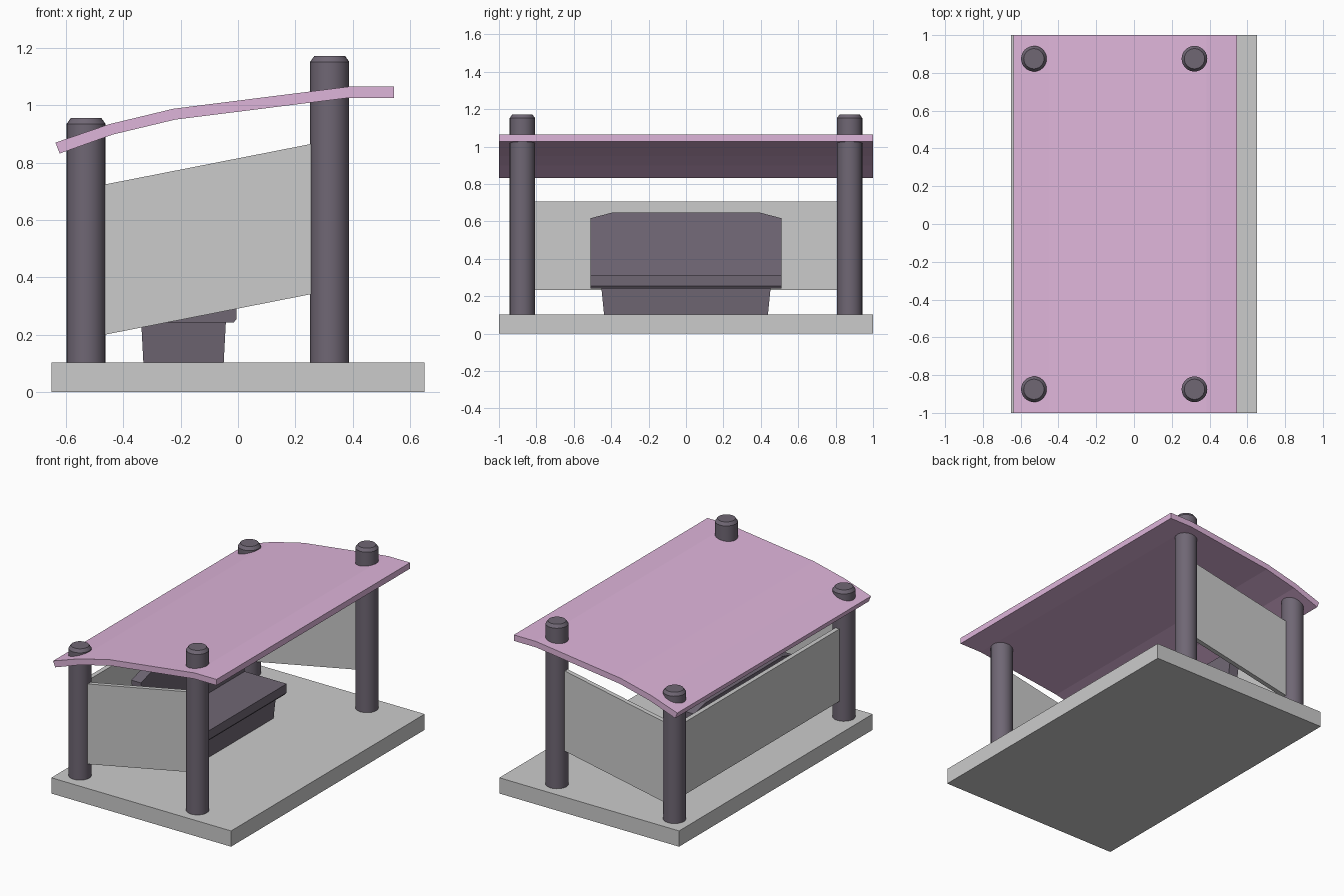
import bpy, bmesh
from mathutils import Vector

if "Cube" in bpy.data.objects:
    bpy.data.objects.remove(bpy.data.objects["Cube"])


def material(name, color):
    m = bpy.data.materials.new(name)
    m.diffuse_color = (*color, 1)
    m.use_nodes = True
    m.node_tree.nodes["Principled BSDF"].inputs["Base Color"].default_value = m.diffuse_color
    return m


DARK = material("dark_metal", (0.16, 0.135, 0.175))
PINK = material("pink_roof", (0.73, 0.46, 0.70))


def finish(name, bm, mat=None):
    bmesh.ops.recalc_face_normals(bm, faces=bm.faces)
    me = bpy.data.meshes.new(name)
    bm.to_mesh(me)
    bm.free()
    ob = bpy.data.objects.new(name, me)
    bpy.context.collection.objects.link(ob)
    if mat:
        me.materials.append(mat)
    return ob


def extrude(name, points, direction, mat=None):
    """Solid made by sweeping a closed polygon along a vector."""
    bm = bmesh.new()
    face = bm.faces.new([bm.verts.new(p) for p in points])
    new = bmesh.ops.extrude_face_region(bm, geom=[face])["geom"]
    bmesh.ops.translate(bm, vec=Vector(direction),
                        verts=[v for v in new if isinstance(v, bmesh.types.BMVert)])
    return finish(name, bm, mat)


def xz_solid(name, profile, y0, y1, mat=None):
    return extrude(name, [(x, y0, z) for x, z in profile], (0, y1 - y0, 0), mat)


def post(name, x, y, top):
    bm = bmesh.new()
    rings = []
    bmesh.ops.create_circle(bm, cap_ends=True, segments=24, radius=0.068)
    bmesh.ops.translate(bm, verts=bm.verts, vec=(x, y, 0.09))
    face = bm.faces[:][0]
    # shaft, then the narrowing chamfer at the top
    for z, s in ((top - 0.02, 1), (top, 0.79)):
        new = bmesh.ops.extrude_face_region(bm, geom=[face])["geom"]
        face = next(g for g in new if isinstance(g, bmesh.types.BMFace))
        for v in face.verts:
            v.co = Vector((x + (v.co.x - x) * s, y + (v.co.y - y) * s, z))
    ob = finish(name, bm, DARK)
    bpy.ops.object.select_all(action='DESELECT')
    ob.select_set(True)
    bpy.context.view_layer.objects.active = ob
    bpy.ops.object.shade_smooth_by_angle(angle=0.52)


# Base slab
xz_solid("base", [(-0.65, 0), (0.65, 0), (0.65, 0.103), (-0.65, 0.103)], -1, 1)

# Posts and side panels, mirrored across y
BACK_X, FRONT_X, POST_Y = -0.53, 0.32, 0.875
for side, s in (("left", -1), ("right", 1)):
    y = s * POST_Y
    post(side + "_back_post", BACK_X, y, 0.955)
    post(side + "_front_post", FRONT_X, y, 1.172)
    xz_solid(side + "_side_panel",
             [(BACK_X, 0.187), (FRONT_X, 0.354), (FRONT_X, 0.878), (BACK_X, 0.711)],
             y - 0.015, y + 0.015)

# Back panel
xz_solid("back_panel",
         [(BACK_X - 0.015, 0.232), (BACK_X + 0.015, 0.232),
          (BACK_X + 0.015, 0.705), (BACK_X - 0.015, 0.705)], -POST_Y, POST_Y)

# Bent roof sheet
under = [(-0.622, 0.832), (-0.437, 0.898), (-0.22, 0.95), (0.385, 1.026), (0.545, 1.026)]
over = [(-0.637, 0.87), (-0.45, 0.934), (-0.226, 0.988), (0.385, 1.065), (0.545, 1.065)]
xz_solid("roof", under + over[::-1], -1, 1, PINK)

# Bench pedestal, slightly wider at the top
bm = bmesh.new()
bmesh.ops.create_cube(bm, size=1)
for v in bm.verts:
    up = v.co.z > 0
    v.co = Vector((-0.19 + (1 if v.co.x > 0 else -1) * (0.148 if up else 0.14),
                   (1 if v.co.y > 0 else -1) * (0.453 if up else 0.438),
                   0.25 if up else 0.1))
finish("bench_pedestal", bm, DARK)

# Bench seat
xz_solid("bench_seat", [(-0.37, 0.242), (-0.015, 0.242), (-0.005, 0.255),
                        (-0.005, 0.313), (-0.37, 0.313)], -0.51, 0.51, DARK)

# Tilted backrest with clipped upper corners
outline = [(-0.51, 0.245), (0.51, 0.245), (0.51, 0.617), (0.395, 0.647),
           (-0.395, 0.647), (-0.51, 0.617)]
extrude("bench_backrest", [(-0.37 - 0.12 * (z - 0.245), y, z) for y, z in outline],
        (0.07, 0, 0), DARK)
